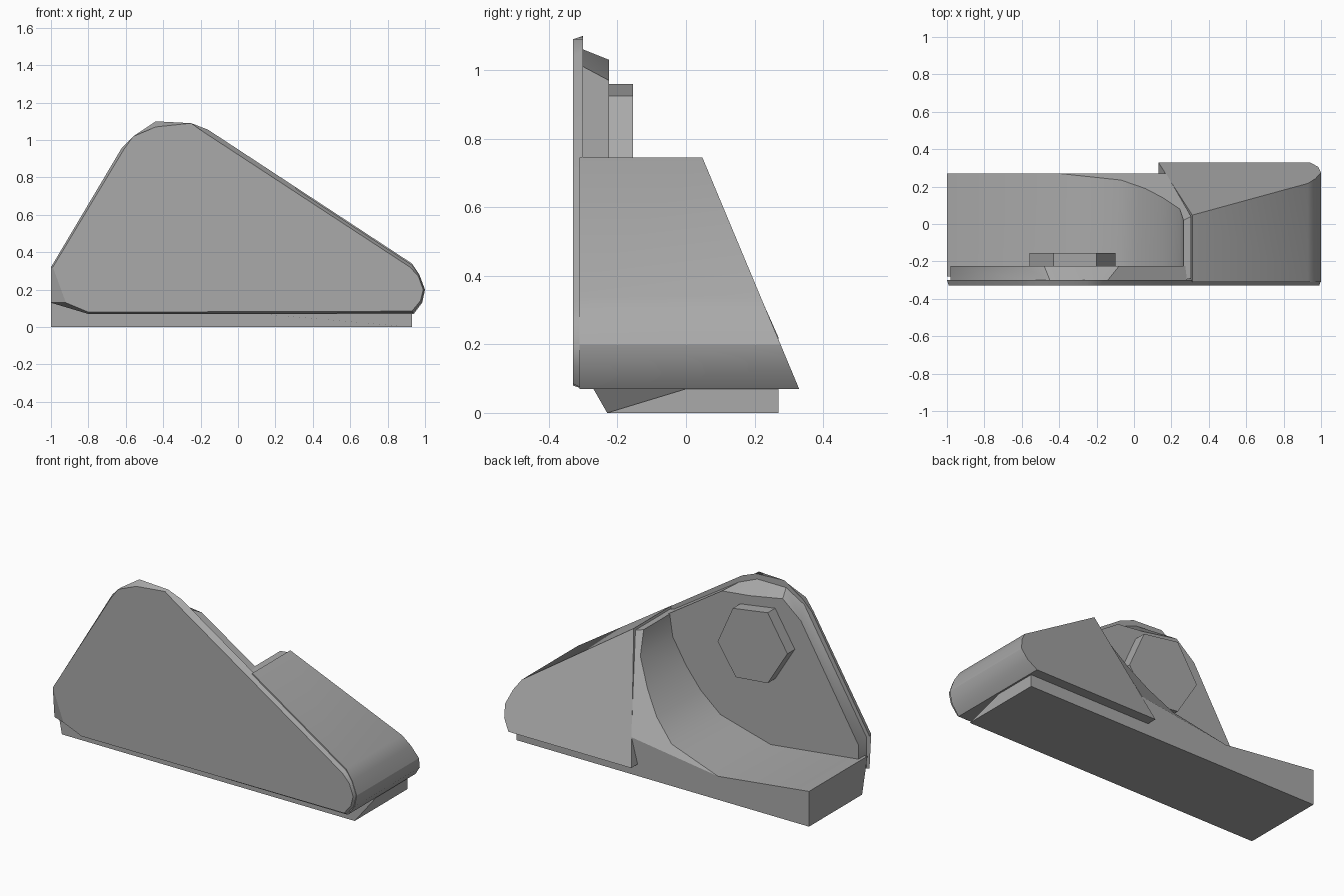
import bpy
import bmesh
import math
from mathutils import Vector

if "Cube" in bpy.data.objects:
    bpy.data.objects.remove(bpy.data.objects["Cube"])

grey = bpy.data.materials.new("mid grey")
grey.use_nodes = True
grey.diffuse_color = (0.4, 0.4, 0.4, 1)
grey.node_tree.nodes["Principled BSDF"].inputs["Base Color"].default_value = (0.4, 0.4, 0.4, 1)


def at_depth(outline, y):
    """Place (x, z) points at a depth, given once or per point."""
    ys = y if isinstance(y, list) else [y] * len(outline)
    return [(x, d, z) for (x, z), d in zip(outline, ys)]


def solid(name, front, back, cuts=(), split=None):
    """Join two matching outlines into a closed solid, then trim it by planes."""
    bm = bmesh.new()
    a = [bm.verts.new(p) for p in front]
    b = [bm.verts.new(p) for p in back]
    bm.faces.new(a)
    rear = bm.faces.new(b[::-1])
    for i in range(len(a)):
        j = (i + 1) % len(a)
        bm.faces.new((a[j], a[i], b[i], b[j]))
    if split:
        bmesh.utils.face_split(rear, b[split[0]], b[split[1]])
    for point, normal in cuts:
        geom = bm.verts[:] + bm.edges[:] + bm.faces[:]
        cut = bmesh.ops.bisect_plane(bm, geom=geom, plane_co=point, plane_no=normal, clear_outer=True)
        rim = [e for e in cut["geom_cut"] if isinstance(e, bmesh.types.BMEdge)]
        bmesh.ops.edgeloop_fill(bm, edges=rim)
    bmesh.ops.recalc_face_normals(bm, faces=bm.faces[:])
    mesh = bpy.data.meshes.new(name)
    bm.to_mesh(mesh)
    bm.free()
    mesh.materials.append(grey)
    obj = bpy.data.objects.new(name, mesh)
    bpy.context.collection.objects.link(obj)
    bpy.ops.object.select_all(action="DESELECT")
    obj.select_set(True)
    bpy.context.view_layer.objects.active = obj
    bpy.ops.object.shade_smooth_by_angle(angle=math.radians(32))
    return obj


# Front plate with a slightly smaller front face
nose = [(0.93, 0.34), (0.97, 0.28), (1, 0.2), (0.985, 0.13), (0.94, 0.07)]
plate_back = [(-1, 0.32), (-0.62, 0.96), (-0.56, 1.02), (-0.44, 1.1),
              (-0.25, 1.09), (-0.16, 1.055)] + nose + [(-0.8, 0.07), (-1, 0.13)]
plate_front = [(-0.99, 0.32), (-0.61, 0.95), (-0.56, 1.02), (-0.44, 1.07),
               (-0.25, 1.09), (-0.18, 1.04), (0.92, 0.32), (0.965, 0.27), (0.99, 0.2),
               (0.975, 0.14), (0.93, 0.085), (-0.8, 0.08), (-0.92, 0.13)]
solid("front_plate", at_depth(plate_front, -0.33), at_depth(plate_back, -0.3))

# Side cover: deep wedge trimmed by a leaning back and a leaning inner wall
cover = [(-0.16, 1.055)] + nose + [(-0.16, 0.07)]
solid("side_cover", at_depth(cover, -0.31), at_depth(cover, 0.45),
      cuts=[(Vector((0, 0.05, 0.74)), Vector((0, 0.67, 0.28))),
            (Vector((0.31, 0, 0.74)), Vector((-0.67, 0, 0.18)))])

# Hollow base: curved scoop on top, flat foot running under the cover
scoop = [(0.265, 0.74), (0.245, 0.61), (0.155, 0.46), (0.06, 0.34), (-0.07, 0.23),
         (-0.4, 0.14), (-1, 0.21)]
foot = [(-1, 0), (0.93, 0), (0.93, 0.07), (0.13, 0.07), (0.172, 0.22), (0.305, 0.735)]
base = scoop + foot
front_y = [-0.3] * 6 + [-0.28, -0.23, -0.23, 0, -0.27, -0.29, -0.29]
back_y = [0.02, 0.08, 0.14, 0.19, 0.235] + [0.27] * 7 + [0.04]
solid("scooped_base", at_depth(base, front_y), at_depth(base, back_y), split=(5, 11))

# Inner panel behind the plate, sloped along its top
panel = [(-0.98, 0.31), (-0.57, 0.99), (-0.45, 1.06), (-0.26, 1.06),
         (-0.14, 1.01), (0.28, 0.74), (0.2, 0.1), (-0.98, 0.13)]
panel_back = [(-0.98, 0.29), (-0.6, 0.93), (-0.48, 1.03), (-0.26, 0.99),
              (-0.08, 0.97), (0.28, 0.735), (0.2, 0.1), (-0.98, 0.13)]
solid("inner_panel", at_depth(panel, -0.3), at_depth(panel_back, -0.225))

# Six-sided hub on the panel
hub = [(-0.2, 0.925), (-0.43, 0.96), (-0.56, 0.75), (-0.43, 0.54), (-0.22, 0.52), (-0.1, 0.7)]
solid("hub", at_depth(hub, -0.23), at_depth(hub, -0.155))
